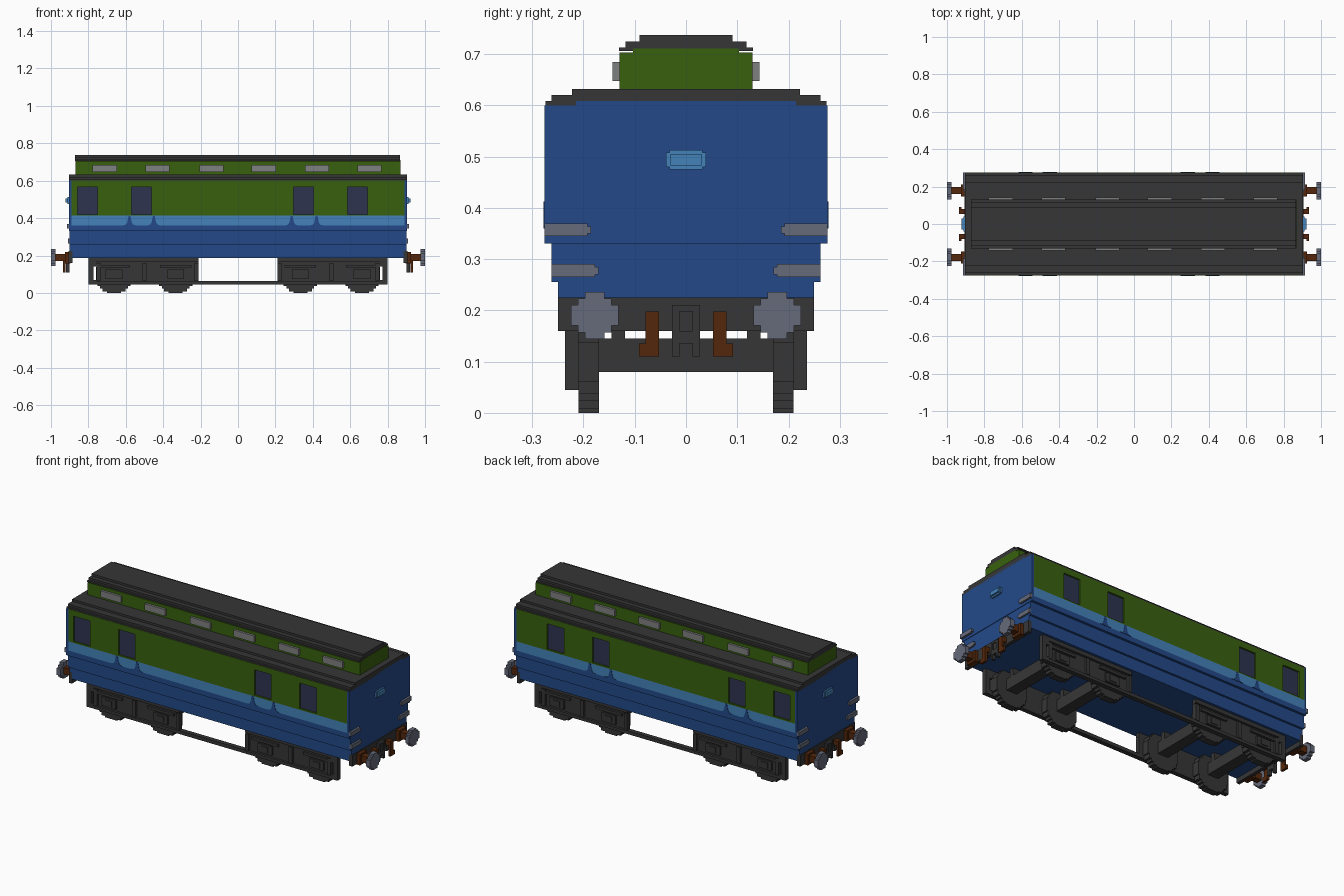
import bpy, bmesh, math

if "Cube" in bpy.data.objects:
    bpy.data.objects.remove(bpy.data.objects["Cube"], do_unlink=True)


def material(name, rgb):
    col = [((c / 255 + 0.055) / 1.055) ** 2.4 if c > 10 else c / 255 / 12.92 for c in rgb] + [1]
    m = bpy.data.materials.new(name)
    m.use_nodes = True
    m.diffuse_color = col
    m.node_tree.nodes["Principled BSDF"].inputs["Base Color"].default_value = col
    return m


GREEN = material("green paint", (57, 97, 14))
BLUE = material("blue paint", (35, 73, 137))
LIGHT = material("light blue paint", (68, 130, 186))
DARK = material("dark iron", (54, 54, 54))
GLASS = material("window glass", (46, 52, 80))
STEEL = material("buffer steel", (102, 107, 122))
VENT = material("vent grey", (127, 128, 128))
BROWN = material("rusty brown", (84, 39, 12))


def box(x0, x1, y0, y1, z0, z1):
    """Box given as a prism along x."""
    return ("x", [(y0, z0), (y1, z0), (y1, z1), (y0, z1)], x0, x1)


def part(name, mat, prisms, mirror=""):
    """Join prisms (axis, profile, start, end) and mirror them over x and/or y."""
    bm = bmesh.new()
    for sx in ((1, -1) if "x" in mirror else (1,)):
        for sy in ((1, -1) if "y" in mirror else (1,)):
            for axis, profile, a, b in prisms:
                rings = []
                for t in (a, b):
                    pts = [(t, u, v) if axis == "x" else (u, t, v) for u, v in profile]
                    rings.append([bm.verts.new((sx * x, sy * y, z)) for x, y, z in pts])
                n = len(profile)
                bm.faces.new(rings[0])
                bm.faces.new(rings[1][::-1])
                for i in range(n):
                    j = (i + 1) % n
                    bm.faces.new((rings[0][j], rings[0][i], rings[1][i], rings[1][j]))
    bmesh.ops.recalc_face_normals(bm, faces=bm.faces[:])
    me = bpy.data.meshes.new(name)
    bm.to_mesh(me)
    bm.free()
    me.materials.append(mat)
    ob = bpy.data.objects.new(name, me)
    bpy.context.collection.objects.link(ob)
    return ob


def stepped(cu, cv, steps):
    """Symmetric staircase outline from half sizes (u, v), widest first."""
    quarter = []
    for i, (u, v) in enumerate(steps):
        quarter.append((u, v))
        if i + 1 < len(steps):
            quarter.append((steps[i + 1][0], v))
    pts = quarter + [(-u, v) for u, v in quarter[::-1]]
    pts += [(-u, -v) for u, v in quarter] + [(u, -v) for u, v in quarter[::-1]]
    return [(cu + u, cv + v) for u, v in pts]


# ---- Body ----
part("lower_body", BLUE, [
    box(-.885, .885, -.25, .25, .187, .255),
    box(-.89, .89, -.262, .262, .255, .33),
    box(-.895, .895, -.276, .276, .33, .36)])
part("body_core", BLUE, [box(-.89, .89, -.262, .262, .36, .60)])
part("end_wall", BLUE, [
    box(.89, .903, -.276, .276, .33, .60),
    box(.89, .903, -.215, .215, .60, .608),
    box(.885, .9, -.262, .262, .255, .33),
    box(.88, .9, -.25, .25, .225, .255)], "x")

# Side panels with window openings
WINDOWS = [(-.858, -.751), (-.57, -.463), (.297, .404), (.586, .693)]
edges = [-.89] + [e for w in WINDOWS for e in w] + [.89]
walls = [box(edges[i], edges[i + 1], .262, .276, .42, .567) for i in range(0, len(edges), 2)]
walls += [box(-.89, .89, .262, .276, .567, .60), box(-.89, .89, .262, .276, .413, .42)]
part("green_side_panel", GREEN, walls, "y")
part("window_pane", GLASS, [box(a, b, .262, .266, .42, .567) for a, b in WINDOWS], "y")
part("light_blue_band", LIGHT, [box(-.89, .89, .262, .276, .36, .413)], "y")

# Pointed flourishes rising through the band
half = [(.038, .36), (.02, .365), (.012, .377), (.005, .412)]
flourish = half + [(-u, v) for u, v in half[::-1]]
part("band_flourish", BLUE, [
    ("y", [(cx + u, v) for u, v in flourish], .275, .278)
    for cx in (-.58, -.45, .287, .42)], "y")

# ---- Roofs ----
part("main_roof", DARK, [
    box(-.903, .903, -.274, .274, .598, .608),
    box(-.903, .903, -.262, .262, .606, .62),
    box(-.903, .903, -.222, .222, .62, .632)])
part("upper_deck", GREEN, [
    box(-.868, .868, -.13, .13, .63, .703),
    box(-.868, .868, -.103, .103, .703, .711)])
part("upper_roof", DARK, [
    box(-.872, .866, -.131, .131, .706, .713),
    box(-.872, .866, -.118, .118, .711, .725),
    box(-.872, .866, -.091, .091, .725, .737)])
part("roof_vent", VENT, [
    box(cx - .065, cx + .065, .128, .143, .647, .685)
    for cx in (-.713, -.43, -.142, .137, .422, .703)], "y")

# ---- End fittings ----
part("end_lamp_plate", LIGHT, [
    ("x", stepped(0, .494, [(.039, .014), (.032, .019)]), .90, .912),
    box(.912, .922, -.03, .03, .483, .505)], "x")
part("end_handrail", STEEL, [
    box(.90, .915, .192, .276, .345, .369), box(.90, .915, .185, .192, .35, .364),
    box(.895, .91, .178, .262, .265, .29), box(.895, .91, .171, .178, .27, .285)], "xy")
part("headstock", DARK, [box(.885, .905, -.25, .25, .16, .225)], "x")
part("buffer_shaft", BROWN, [
    box(.895, .925, .147, .21, .157, .22),
    box(.925, .978, .16, .197, .171, .209)], "xy")
part("buffer_head", STEEL, [
    ("x", stepped(.178, .19, [(.046, .02), (.033, .033), (.019, .046)]), .975, 1.0)], "xy")
part("chain", BROWN, [
    box(.90, .925, .053, .079, .17, .198),
    box(.922, .936, .053, .079, .11, .198),
    box(.922, .936, .079, .092, .11, .135)], "xy")
part("coupling_hook", DARK, [
    box(.90, .92, .013, .027, .11, .21),
    box(.90, .92, 0, .013, .198, .21),
    box(.90, .915, 0, .013, .16, .198),
    box(.90, .92, 0, .013, .135, .16)], "xy")

# ---- Running gear ----
AXLES = (.333, .663)
frame = [
    box(.21, .757, .21, .222, .045, .187),      # recessed panel
    box(.757, .773, .21, .236, .14, .187),      # slot top
    box(.757, .773, .21, .236, .045, .07),      # slot bottom
    box(.773, .80, .21, .236, .045, .187),      # outer post
    box(.735, .757, .222, .236, .065, .16),
    box(.21, .232, .222, .236, .065, .16),
    box(.488, .51, .222, .236, .065, .16),
    box(.21, .757, .222, .236, .165, .187),     # top rail
    box(.21, .757, .222, .236, .045, .062)]     # bottom rail
for ax in AXLES:
    frame += [box(ax - .045, ax + .045, .222, .232, .075, .125),
              box(ax - .022, ax + .022, .232, .236, .085, .115),
              box(ax - .085, ax + .085, .222, .234, .135, .15)]
part("bogie_frame", DARK, frame, "xy")
part("truss_bar", DARK, [box(-.21, .21, .21, .236, .045, .065)], "y")

wheel_steps = [(.092, .035), (.085, .058), (.07, .071), (.058, .085), (.035, .092)]
wheel_steps = [(u * 1.04 + .001, v * 1.08) for u, v in wheel_steps]
part("wheel", DARK, [
    ("y", stepped(ax, .0995, wheel_steps), .17, .21) for ax in AXLES], "xy")
part("axle", DARK, [
    box(ax - .033, ax + .033, -.172, .172, .08, .145) for ax in AXLES], "x")
part("axle_mount", DARK, [
    box(ax - .033, ax + .033, .119, .145, .14, .19) for ax in AXLES], "xy")
